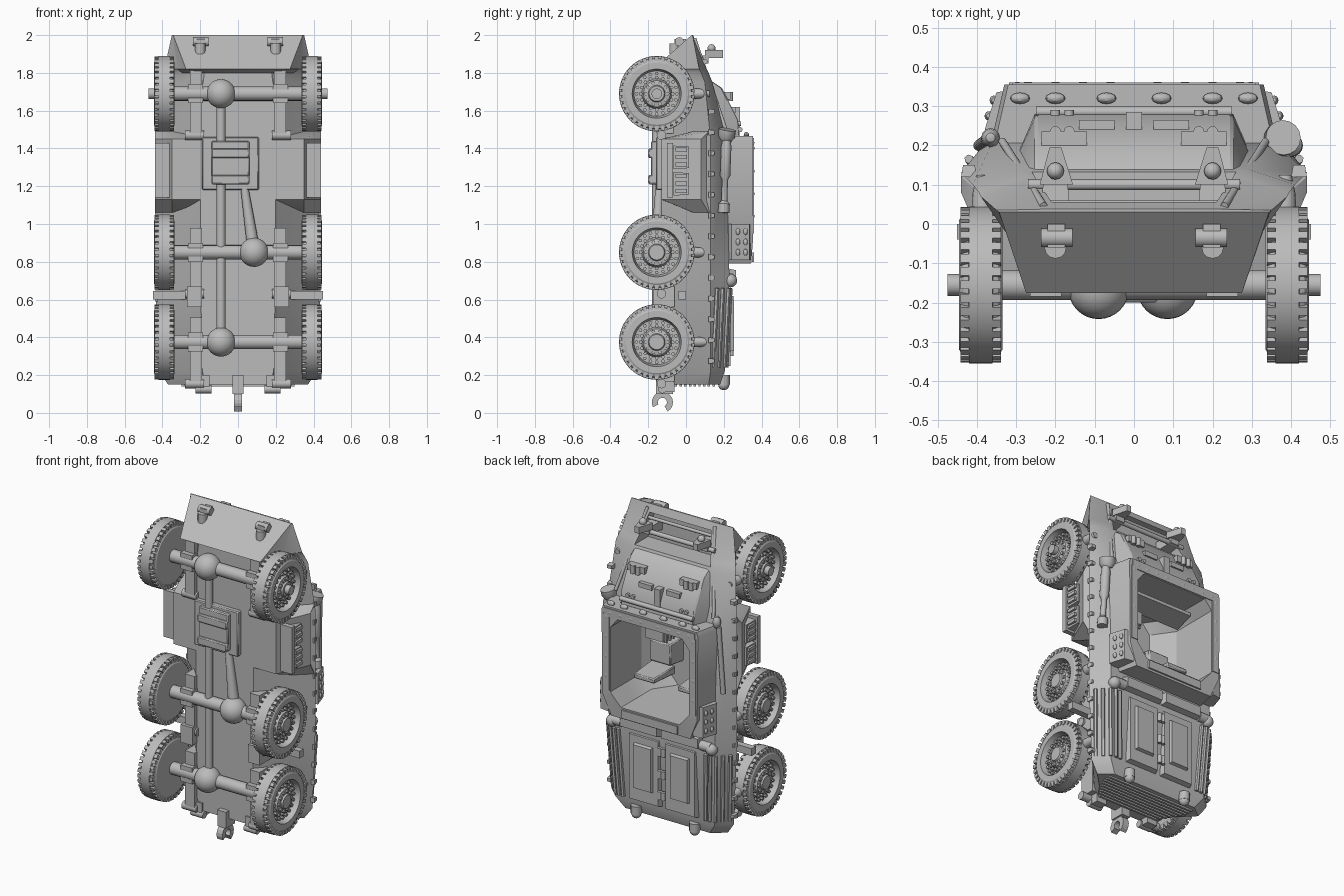
import bpy, bmesh
from math import cos, sin, pi, radians
from mathutils import Matrix, Vector

default_cube = bpy.data.objects.get("Cube")
if default_cube:
    bpy.data.objects.remove(default_cube, do_unlink=True)

grey = bpy.data.materials.new("primer_grey")
grey.use_nodes = True
grey.diffuse_color = (.5, .5, .5, 1)
grey.node_tree.nodes["Principled BSDF"].inputs["Base Color"].default_value = grey.diffuse_color

# Shared levels of the vehicle: heights run along y, its length along z
AXLE, BELLY, SEAM, DECK, RIM = -.155, -.13, .13, .22, .355
WIDE, TYRE_INNER, TYRE_OUTER, TYRE_RADIUS = .44, .335, .445, .2
FRONT_AXLE, MIDDLE_AXLE, REAR_AXLE = 1.69, .85, .375
DIFFERENTIALS = {FRONT_AXLE: -.09, MIDDLE_AXLE: .085, REAR_AXLE: -.09}
X, Y, Z = Matrix.Identity(3)


def circle(count, radius, start=0, sweep=2 * pi):
    angles = [start + sweep * i / count for i in range(count)]
    return [(radius * cos(a), radius * sin(a)) for a in angles]


def section(z, *half):
    """Closed cross-section, mirrored from its +x half."""
    return [(x, y, z) for x, y in half] + [(-x, y, z) for x, y in reversed(half)]


def rib(z, wide, seam, deck, shoulder=.08):
    """Hull cross-section: narrow belly, sloped side, widest seam, sloped shoulder."""
    return section(z, (wide * .45, BELLY), (wide - .1, seam - .1), (wide, seam), (wide - shoulder, deck))


class Part:
    """Collects simple solids into one named object."""

    def __init__(self, name):
        self.name, self.bm = name, bmesh.new()

    def loft(self, rings):
        rows = [[self.bm.verts.new(point) for point in ring] for ring in rings]
        count = len(rows[0])
        for a, b in zip(rows, rows[1:]):
            for i in range(count):
                j = (i + 1) % count
                self.bm.faces.new((a[i], a[j], b[j], b[i]))
        self.bm.faces.new(rows[0])
        self.bm.faces.new(reversed(rows[-1]))

    def box(self, x, y, z, inset=0):
        def ring(height, k):
            return [(x[0] + k, height, z[0] + k), (x[1] - k, height, z[0] + k),
                    (x[1] - k, height, z[1] - k), (x[0] + k, height, z[1] - k)]
        self.loft([ring(y[0], 0), ring(y[1], inset)])

    def tube(self, start, end, profile, sides=16):
        """Turned solid; the profile pairs a fraction of the axis with a radius."""
        start, axis = Vector(start), Vector(end) - Vector(start)
        turn = axis.to_track_quat('Z', 'Y').to_matrix()
        self.loft([[start + axis * t + turn @ Vector((u, v, 0)) for u, v in circle(sides, radius)]
                   for t, radius in profile])

    def rod(self, start, end, radius, sides=16):
        self.tube(start, end, [(0, radius), (1, radius)], sides)

    def peg(self, at, along, length, radius, sides=12):
        self.rod(at, Vector(at) + along * length, radius, sides)

    def ball(self, at, radius, scale=(1, 1, 1), sides=12):
        place = Matrix.Translation(at) @ Matrix.Diagonal((*scale, 1))
        bmesh.ops.create_uvsphere(self.bm, u_segments=sides, v_segments=sides // 2, radius=radius, matrix=place)

    def done(self, mirror=False, bevel=False, cutter=None):
        bmesh.ops.recalc_face_normals(self.bm, faces=self.bm.faces)
        mesh = bpy.data.meshes.new(self.name)
        self.bm.to_mesh(mesh)
        self.bm.free()
        mesh.materials.append(grey)
        part = bpy.data.objects.new(self.name, mesh)
        bpy.context.collection.objects.link(part)
        bpy.ops.object.select_all(action='DESELECT')
        part.select_set(True)
        bpy.context.view_layer.objects.active = part
        if cutter:
            cut = part.modifiers.new("opening", 'BOOLEAN')
            cut.object, cut.solver = cutter, 'EXACT'
            bpy.ops.object.modifier_apply(modifier=cut.name)
        bpy.ops.object.shade_smooth_by_angle(angle=radians(32))
        if bevel:
            edge = part.modifiers.new("bevel", 'BEVEL')
            edge.width, edge.segments = .006, 1
        if mirror:
            part.modifiers.new("mirror", 'MIRROR')
        return part


# Cutter for the crew opening with clipped corners, and for the nose bay
p = Part("opening_cutter")
p.loft([section(z, (x - .09, -.08), (x, .05), (x, .6)) for z, x in ((.86, .2), (.94, .27), (1.34, .27), (1.4, DECK))])
p.loft([section(z, (x, 0), (x, .4)) for z, x in ((1.77, .26), (1.955, .21))])
cutter = p.done()
cutter.hide_render = True

# Main hull, side sponsons and crew compartment
p = Part("hull")
nose_foot = section(1.82, (.275, -.175), (.32, -.03), (.39, .07), (.265, .11))
nose_tip = section(2, (.343, .03), (.346, .032), (.35, .035), (DECK, .038))
p.loft([rib(.15, .37, .12, .18), rib(DECK, .42, SEAM, .205), rib(.72, WIDE, SEAM, .23),
        rib(1.45, WIDE, SEAM, .21), rib(1.75, .41, .1, .14, shoulder=.12),
        rib(1.8, .395, .08, .12, shoulder=.12), nose_foot, nose_tip])
p.done(cutter=cutter)

p = Part("side_sponsons")
shallow = [(.2, 0), (.35, .04), (WIDE, .12), (.36, .18)]
deep = [(.2, BELLY), (.35, BELLY), (WIDE, .08), (.36, .18)]
p.loft([section(1.06, *shallow), section(1.13, *deep), section(1.45, *deep), section(1.49, *shallow)])
p.done(cutter=cutter)

p = Part("crew_compartment")
p.loft([section(z, (wide, .18), (wide - .04, top)) for z, wide, top in
        ((.79, .31, .345), (.92, .365, RIM), (1.44, .37, RIM), (1.465, .36, RIM))])
p.done(cutter=cutter)
bpy.data.objects.remove(cutter, do_unlink=True)

# Engine hood, its hinges and lamps
p = Part("engine_hood")
p.loft([section(z, (foot, .1), (.25, top)) for z, foot, top in
        ((1.46, .33, .285), (1.55, .33, .275), (1.72, .29, .19), (1.76, .28, SEAM))])
p.done(bevel=True)
p = Part("hood_fittings")
p.box(x=(0, .02), y=(.2, .285), z=(1.5, 1.62))
p.box(x=(.05, .14), y=(.2, .265), z=(1.59, 1.62))
p.box(x=(.12, .235), y=(.18, .235), z=(1.66, 1.7))
p.peg(at=(0, .285, 1.5), along=X, length=.25, radius=.014)
for x in (.165, .2):
    p.peg(at=(x, .235, 1.65), along=Z, length=.05, radius=.014)
    p.peg(at=(x, .26, 1.53), along=Y, length=.03, radius=.012)
p.done(mirror=True)
p = Part("vision_blocks")
for x in (.07, .2, .29):
    p.ball(at=(x, .32, 1.47), radius=.018, scale=(1.4, .8, 1))
p.done(mirror=True)

# Nose bay bars, lifting brackets, shoulder rails and tow shackles
p = Part("nose_fittings")
p.peg(at=(0, .1, 1.86), along=X, length=.27, radius=.014)
p.peg(at=(0, .05, 1.92), along=X, length=DECK, radius=.01)
p.box(x=(.16, .24), y=(0, .12), z=(1.84, 1.9), inset=.01)
p.loft([[(.155, .1, z), (.24, .1, z), (.215, .195, z), (.185, .195, z)] for z in (1.88, 1.92)])
p.ball(at=(.2, .135, 1.93), radius=.022)
p.rod(start=(.23, .045, 1.98), end=(.335, .21, 1.5), radius=.01)
p.done(mirror=True)
p = Part("tow_shackles")
p.peg(at=(.157, -.035, 1.965), along=X, length=.08, radius=.024)
p.box(x=(.175, DECK), y=(-.06, 0), z=(1.92, 1.98))
p.peg(at=(.2, -.06, 1.9), along=Z, length=.055, radius=.028)
p.done(mirror=True)

# Bolted rim of the opening and the pods at its rear corners
p = Part("compartment_rim")
plate = (.35, RIM + .005)
p.box(x=(.275, .318), y=plate, z=(.95, 1.42))
p.box(x=(0, .31), y=plate, z=(1.405, 1.455))
p.box(x=(0, .19), y=plate, z=(.8, .85))
for i in range(4):
    p.ball(at=(.297, RIM, 1.04 + .12 * i), radius=.014, scale=(.8, .5, 1.3))
    p.ball(at=(.06 + .07 * i, RIM, 1.43), radius=.014, scale=(1.3, .5, .8))
p.done(mirror=True)
p = Part("rear_armour_pods")
p.loft([[(.31, .2, z), (.38, .24, z), (.35, .335, z), (.29, .345, z)] for z in (.81, 1)])
for i in range(3):
    for x, y in ((.37, .275), (.357, .315)):
        p.ball(at=(x, y, .85 + .055 * i), radius=.015, scale=(.7, .8, 1.2))
p.done(mirror=True)

# Crew interior
p = Part("crew_seats")
p.box(x=(.07, .23), y=(-.08, .04), z=(1.02, 1.17), inset=.01)
p.box(x=(.07, .23), y=(0, .2), z=(.97, 1.02), inset=.01)
p.done(mirror=True, bevel=True)
p = Part("dashboard")
p.box(x=(-.25, .25), y=(.08, DECK), z=(1.33, 1.39), inset=.02)
p.box(x=(.06, .18), y=(-.08, .14), z=(1.22, 1.3))
for i in range(4):
    y = .035 * i
    p.box(x=(.05, .19), y=(y, y + .015), z=(1.21, 1.31))
p.done()

# Rear deck: twin hatches, shoulder louvres and cross beam
p = Part("rear_hatches")
p.box(x=(.015, .235), y=(.2, .236), z=(.24, .66), inset=.01)
p.box(x=(.055, .195), y=(DECK, .254), z=(.32, .61), inset=.012)
for z in (.3, .43, .57):
    p.peg(at=(.012, .24, z), along=Z, length=.05, radius=.012)
p.done(mirror=True)
p = Part("side_louvres")
for i in range(5):
    top = Vector((.42 - .03 * i, min(.165 + .03 * i, .235), .66))
    p.rod(start=top - Vector((.02, .022, .42)), end=top, radius=.012, sides=6)
p.done(mirror=True)
p = Part("rear_cross_beam")
p.box(x=(0, .28), y=(.2, .265), z=(.68, .77), inset=.015)
p.peg(at=(.27, .235, .71), along=X, length=.07, radius=.03)
p.ball(at=(.34, .235, .7), radius=.036)
p.done(mirror=True)

# Tail: grille slats, lamps, brackets and an open tow hook
p = Part("tail_grille")
for i in range(9):
    y, wide = -.06 + .025 * i, .21 + .015 * min(i, 6)
    p.box(x=(-wide, wide), y=(y, y + .013), z=(.14, .16))
p.done()
p = Part("tail_fittings")
p.peg(at=(.2, .2, .15), along=Z, length=.05, radius=.032)
p.ball(at=(.2, .2, .15), radius=.03)
p.box(x=(.15, DECK), y=(-.14, -.06), z=(.11, .2))
p.peg(at=(.14, -.125, .125), along=X, length=.085, radius=.022)
p.done(mirror=True)
p = Part("tow_hook")
outer, inner = [circle(14, radius, start=-pi / 3, sweep=1.6 * pi) for radius in (.056, .024)]
for a, b, c, d in zip(outer, outer[1:], inner[1:], inner):
    p.loft([[(x, u - .125, v + .056) for u, v in (a, b, c, d)] for x in (-.02, .02)])
p.box(x=(-.03, .03), y=(-.16, -.07), z=(.1, .2))
p.done()

# Flank fittings: seam bolts, fuel cans, exhaust with lamp, and stowed bar
p = Part("seam_bolts")
for i in range(13):
    z = .26 + .11 * i
    p.box(x=(.4, WIDE), y=(.12, .15), z=(z, z + .03), inset=.005)
p.done(mirror=True)
p = Part("fuel_cans")
for z in (1.15, 1.29):
    p.box(x=(.36, .43), y=(-.065, .015), z=(z, z + .125), inset=.006)
    for i in range(3):
        band = z + .015 + .04 * i
        p.box(x=(.37, WIDE), y=(-.055, .005), z=(band, band + .02))
p.box(x=(.34, WIDE), y=(-.1, -.07), z=(1.14, 1.43))
p.done(mirror=True)
p = Part("exhaust")
p.tube(start=(.4, .2, 1.06), end=(.385, .215, 1.45),
       profile=[(0, .03), (.12, .03), (.16, .016), (.45, .016), (.5, .027), (.9, .027), (1, .02)])
p.tube(start=(.37, .21, 1.44), end=(.38, DECK, 1.5), profile=[(0, .03), (.4, .045), (1, .045)])
p.done()
p = Part("stowed_bar")
p.rod(start=(-.395, .2, 1.05), end=(-.375, .215, 1.46), radius=.014)
p.ball(at=(-.365, DECK, 1.49), radius=.024, scale=(1, 1, 1.6))
p.done()

# Drivetrain under the belly
p = Part("axles")
for z, x in DIFFERENTIALS.items():
    p.rod(start=(-TYRE_INNER, AXLE, z), end=(TYRE_INNER, AXLE, z), radius=.038)
    p.ball(at=(x, AXLE - .01, z), radius=.077, sides=32)
p.rod(start=(-.09, AXLE, REAR_AXLE), end=(-.09, AXLE, FRONT_AXLE), radius=.024)
p.tube(start=(.085, AXLE, MIDDLE_AXLE), end=(.03, -.14, 1.22), profile=[(0, .034), (1, .02)])
p.done()
p = Part("transfer_case")
p.box(x=(-.19, .11), y=(-.16, -.1), z=(1.18, 1.46))
p.box(x=(-.14, .06), y=(-.185, -.1), z=(1.21, 1.44))
for z in (1.21, 1.35):
    p.box(x=(-.14, .06), y=(-.2, -.15), z=(z, z + .05))
p.done(bevel=True)
p = Part("suspension")
for z in DIFFERENTIALS:
    p.box(x=(.19, .255), y=(-.155, -.06), z=(z - .21, z + .13))
    p.box(x=(.185, .265), y=(-.185, -.1), z=(z - .05, z + .05))
    p.tube(start=(.385, .03, z), end=(.385, .125, z), profile=[(0, .028), (.5, .026), (1, .016)])
    p.peg(at=(.18, -.13, z - DECK), along=X, length=.1, radius=.025)
p.box(x=(.19, .45), y=(-.04, 0), z=(.6, .645))
p.box(x=(.19, .27), y=(-.175, -.06), z=(.56, .67))
p.done(mirror=True)

# Wheels: turned tyre and dished rim, tread lugs on both shoulders, rim bolts
TYRE_PROFILE = [(0, .12), (0, .165), (.1, .182), (.22, .188), (.23, TYRE_RADIUS), (.77, TYRE_RADIUS),
                (.78, .188), (.9, .182), (1, .165), (1, .13), (.6, .12), (.6, .08), (.85, .07), (.9, .045), (1, .04)]
for label, z in (("front", FRONT_AXLE), ("middle", MIDDLE_AXLE), ("rear", REAR_AXLE)):
    p = Part(label + "_wheels")
    hub = Vector((0, AXLE, z))
    p.tube(hub + X * TYRE_INNER, hub + X * TYRE_OUTER, TYRE_PROFILE, sides=48)
    for count, radius, foot in ((20, .107, .4), (16, .085, .4), (10, .058, .42)):
        for v, w in circle(count, radius):
            p.peg(hub + X * foot + Y * v + Z * w, along=X, length=.02, radius=.01, sides=6)
    for v, w in circle(36, 1):
        out, side = Y * v + Z * w, (Z * v - Y * w) * .011
        for a, b in ((TYRE_INNER + .003, .362), (.418, TYRE_OUTER - .003)):
            p.loft([[hub + out * r + corner for corner in (X * a - side, X * b - side, X * b + side, X * a + side)]
                    for r in (.172, TYRE_RADIUS - .002)])
    if label == "front":
        p.peg(hub + X * WIDE, along=X, length=.035, radius=.028)
    p.done(mirror=True)
